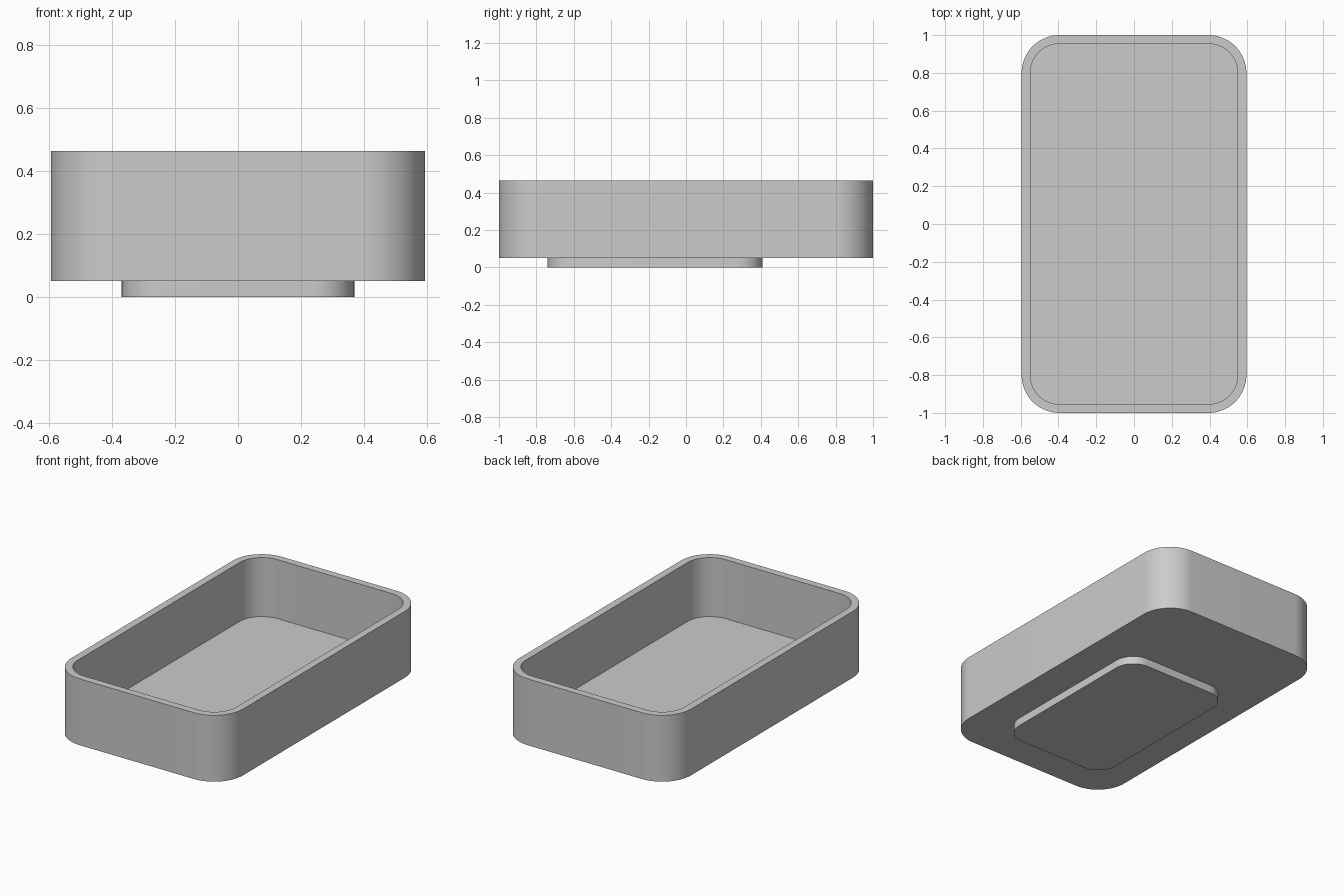
import bpy, bmesh, math

cube = bpy.data.objects.get("Cube")
if cube:
    bpy.data.objects.remove(cube, do_unlink=True)

grey = bpy.data.materials.new("plain_grey")
grey.use_nodes = True
COLOUR = (0.6, 0.6, 0.6, 1)
grey.diffuse_color = COLOUR
grey.node_tree.nodes["Principled BSDF"].inputs["Base Color"].default_value = COLOUR

STEPS = 16  # segments per rounded corner


def ring(bm, half_x, y0, y1, radius, z):
    """Rounded rectangle of vertices, counter-clockwise."""
    cx = half_x - radius
    corners = [(cx, y1 - radius), (-cx, y1 - radius),
               (-cx, y0 + radius), (cx, y0 + radius)]
    verts = []
    for quarter, (x, y) in enumerate(corners):
        for i in range(STEPS + 1):
            a = (quarter + i / STEPS) * math.pi / 2
            verts.append(bm.verts.new((x + radius * math.cos(a),
                                       y + radius * math.sin(a), z)))
    return verts


def lofted(name, sections):
    """Join rounded rectangles in order and cap both ends."""
    bm = bmesh.new()
    rings = [ring(bm, *s) for s in sections]
    for low, high in zip(rings, rings[1:]):
        n = len(low)
        for i in range(n):
            j = (i + 1) % n
            bm.faces.new((low[i], low[j], high[j], high[i]))
    bm.faces.new(rings[0][::-1])
    bm.faces.new(rings[-1])
    mesh = bpy.data.meshes.new(name)
    bm.to_mesh(mesh)
    bm.free()
    mesh.materials.append(grey)
    obj = bpy.data.objects.new(name, mesh)
    bpy.context.collection.objects.link(obj)
    bpy.ops.object.select_all(action='DESELECT')
    obj.select_set(True)
    bpy.context.view_layer.objects.active = obj
    bpy.ops.object.shade_smooth_by_angle(angle=math.radians(30))
    return obj


BASE, TOP, WALL = 0.05, 0.465, 0.046
outer = (0.595, -1, 1, 0.2)
inner = (0.595 - WALL, WALL - 1, 1 - WALL, 0.2 - WALL)

# Open tray: outer wall, rim, inner wall and floor
lofted("tray", [(*outer, BASE), (*outer, TOP),
                (*inner, TOP), (*inner, BASE + WALL)])

# Raised pad under the tray, set towards the front
pad = (0.37, -0.74, 0.41, 0.13)
lofted("base_pad", [(*pad, 0), (*pad, BASE)])
